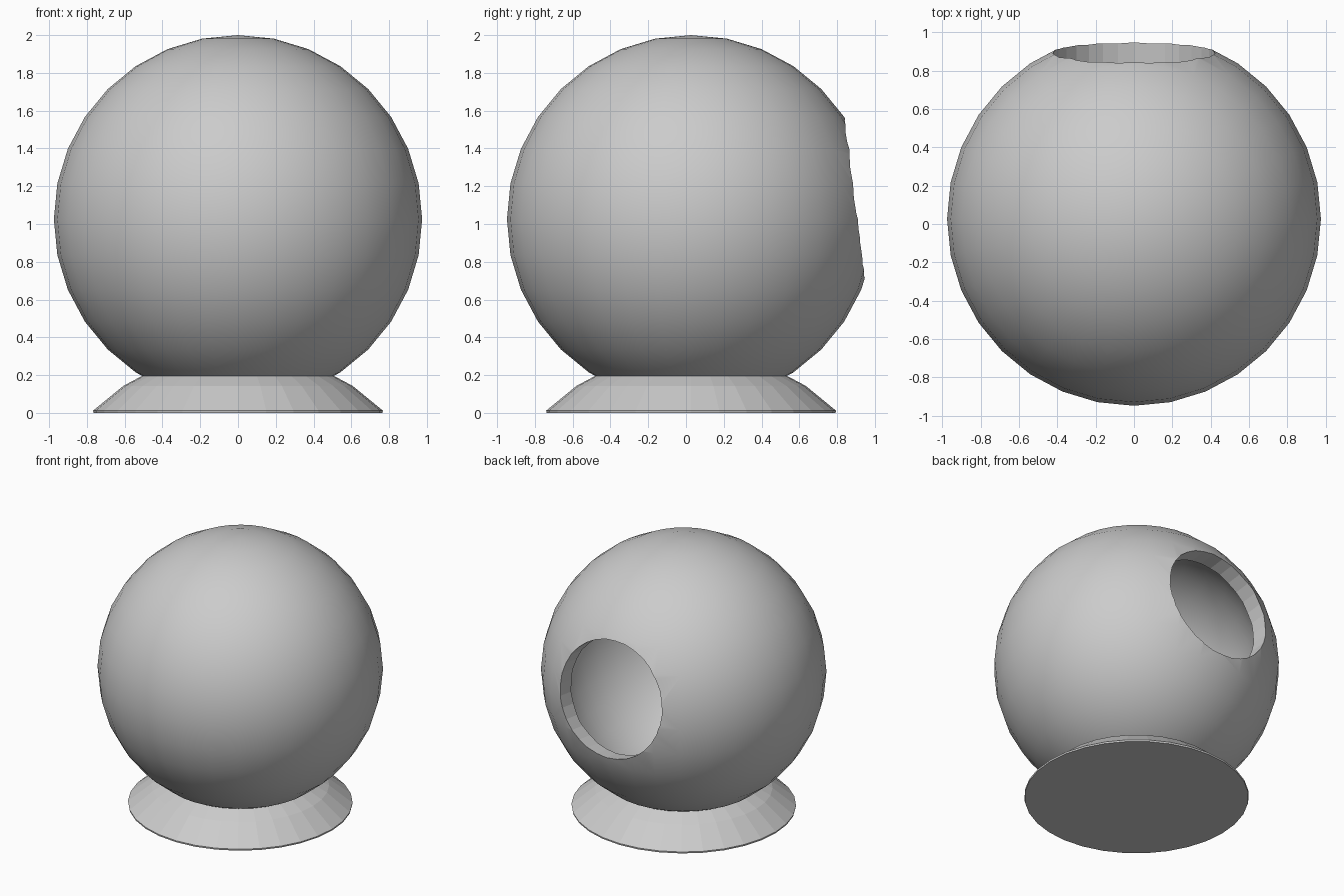
import bpy, bmesh
from math import radians, sin, cos, pi
from mathutils import Vector

if "Cube" in bpy.data.objects:
    bpy.data.objects.remove(bpy.data.objects["Cube"])

CENTRE = Vector((0, 0.027, 1.025))
R = 0.975

# hollow ball: smooth sphere shell
bpy.ops.mesh.primitive_uv_sphere_add(segments=32, ring_count=16, radius=R, location=CENTRE)
ball = bpy.context.object
ball.name = "hollow_ball"
bpy.ops.object.shade_smooth()
shell = ball.modifiers.new("shell", 'SOLIDIFY')
shell.thickness = 0.115
shell.offset = -1

# round opening at the back, tilted slightly upward
tilt = radians(7.3)
axis = Vector((0, cos(tilt), sin(tilt)))
bpy.ops.mesh.primitive_cylinder_add(vertices=32, radius=0.423, depth=0.8,
                                    location=CENTRE + axis * 0.9,
                                    rotation=(tilt - pi / 2, 0, 0))
cutter = bpy.context.object
cutter.name = "opening_cutter"
cutter.hide_render = True
cut = ball.modifiers.new("opening", 'BOOLEAN')
cut.operation = 'DIFFERENCE'
cut.solver = 'EXACT'
cut.object = cutter
bpy.context.view_layer.objects.active = ball
for m in ("shell", "opening"):
    bpy.ops.object.modifier_apply(modifier=m)
bpy.data.objects.remove(cutter)

# faceted foot: turned profile, cupped on top to seat the ball
profile = [(0.765, 0), (0.767, 0.012), (0.607, 0.143), (0.5, 0.2), (0.28, 0.12)]
N = 32
bm = bmesh.new()
rings = [[bm.verts.new((r * cos(2 * pi * i / N), r * sin(2 * pi * i / N), z))
          for i in range(N)] for r, z in profile]
for a, b in zip(rings, rings[1:]):
    for i in range(N):
        j = (i + 1) % N
        bm.faces.new((a[i], a[j], b[j], b[i]))
bm.faces.new(rings[0][::-1])
bm.faces.new(rings[-1])
mesh = bpy.data.meshes.new("foot")
bm.to_mesh(mesh)
bm.free()
foot = bpy.data.objects.new("foot", mesh)
foot.location = (0, CENTRE.y, 0)
bpy.context.collection.objects.link(foot)
